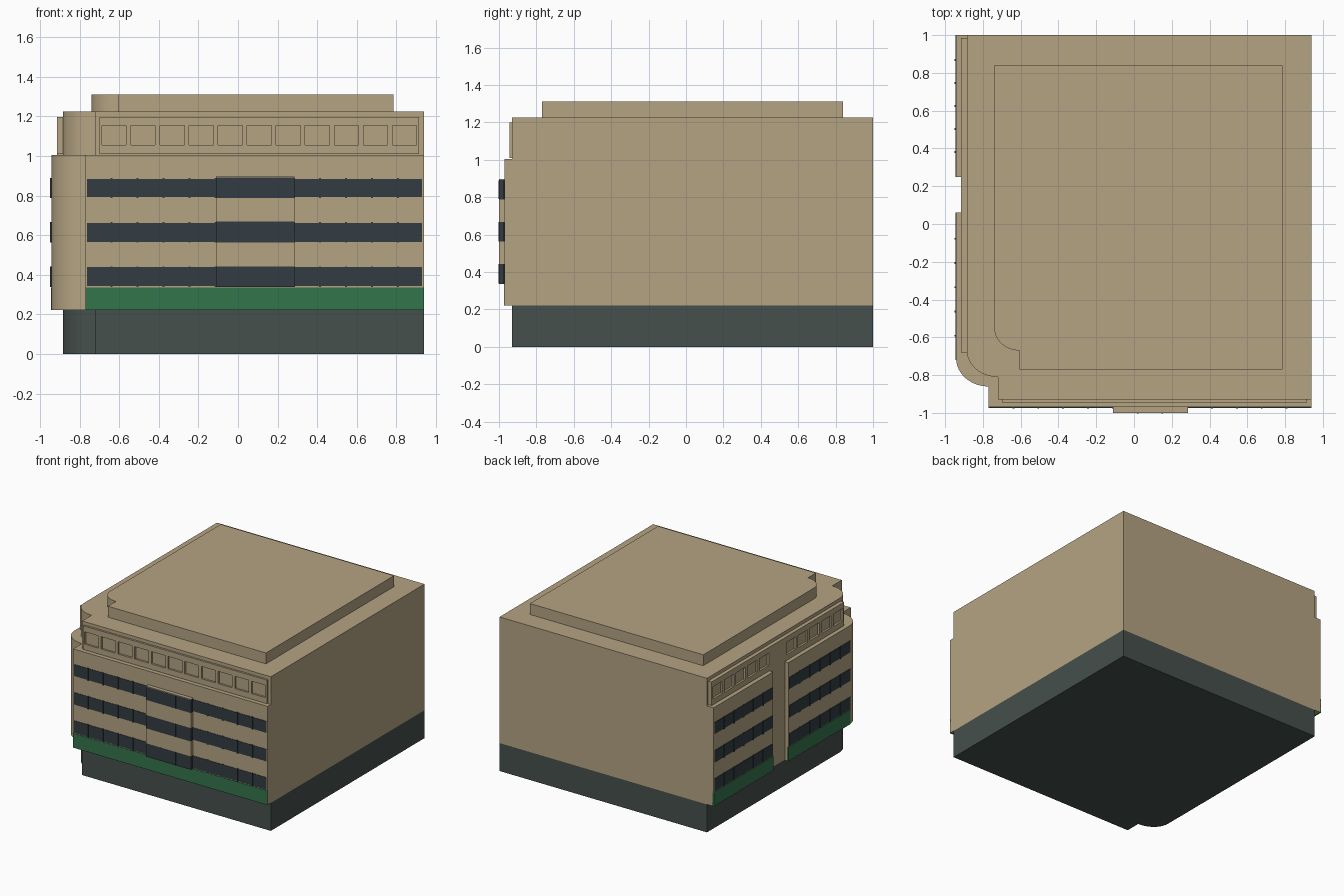
import bpy, bmesh, math

if "Cube" in bpy.data.objects:
    bpy.data.objects.remove(bpy.data.objects["Cube"])


def mat(name, c):
    m = bpy.data.materials.new(name)
    m.diffuse_color = (*c, 1)
    m.use_nodes = True
    m.node_tree.nodes["Principled BSDF"].inputs["Base Color"].default_value = m.diffuse_color
    return m


TAN = mat("tan_stone", (0.46, 0.37, 0.225))
GREEN = mat("green_band", (0.034, 0.178, 0.072))
GLASS = mat("dark_glass", (0.033, 0.045, 0.054))
BASE = mat("dark_base", (0.06, 0.08, 0.072))


def finish(bm, name, m):
    bmesh.ops.recalc_face_normals(bm, faces=bm.faces)
    me = bpy.data.meshes.new(name)
    bm.to_mesh(me)
    bm.free()
    me.materials.append(m)
    ob = bpy.data.objects.new(name, me)
    bpy.context.collection.objects.link(ob)
    return ob


def boxes(name, m, spans):
    # one object from several (x0, x1, y0, y1, z0, z1) boxes
    bm = bmesh.new()
    for x0, x1, y0, y1, z0, z1 in spans:
        vs = bmesh.ops.create_cube(bm, size=1)["verts"]
        for v in vs:
            v.co.x = x1 if v.co.x > 0 else x0
            v.co.y = y1 if v.co.y > 0 else y0
            v.co.z = z1 if v.co.z > 0 else z0
    return finish(bm, name, m)


def tier(name, m, x0, x1, y0, y1, corner, z0, z1, notch=()):
    # slab whose front-left corner steps in and is rounded: corner = (step x, arc top y, arc bottom y)
    cx, ya, yb = corner
    pts = [(x0, y1), *notch]
    for i in range(13):
        a = math.pi / 2 * i / 12
        pts.append((cx - (cx - x0) * math.cos(a), ya - (ya - yb) * math.sin(a)))
    pts += [(cx, y0), (x1, y0), (x1, y1)]
    bm = bmesh.new()
    f = bm.faces.new([bm.verts.new((x, y, z0)) for x, y in pts])
    r = bmesh.ops.extrude_face_region(bm, geom=[f])
    bmesh.ops.translate(bm, vec=(0, 0, z1 - z0),
                        verts=[g for g in r["geom"] if isinstance(g, bmesh.types.BMVert)])
    ob = finish(bm, name, m)
    bpy.ops.object.select_all(action='DESELECT')
    ob.select_set(True)
    bpy.context.view_layer.objects.active = ob
    bpy.ops.object.shade_smooth_by_angle(angle=math.radians(30))
    return ob


# Stacked tiers
tier("base", BASE, -0.885, 0.94, -0.93, 1, (-0.72, -0.67, -0.81), 0, 0.222)
tier("main_body", TAN, -0.942, 0.94, -0.97, 1, (-0.77, -0.71, -0.86), 0.222, 1.005,
     notch=[(-0.942, 0.25), (-0.913, 0.25), (-0.913, 0.06), (-0.942, 0.06)])
tier("top_floor", TAN, -0.885, 0.94, -0.93, 1, (-0.72, -0.67, -0.81), 1.005, 1.225)
tier("roof_block", TAN, -0.74, 0.785, -0.77, 0.84, (-0.605, -0.55, -0.67), 1.225, 1.312)

# Green bands under the windows
boxes("green_bands", GREEN, [(-0.77, 0.94, -0.974, -0.96, 0.222, 0.336),
                             (-0.945, -0.93, 0.25, 1, 0.222, 0.336),
                             (-0.945, -0.93, -0.72, 0.06, 0.222, 0.336)])

# Window strips with slim mullions
FLOORS = [(0.342, 0.438), (0.566, 0.662), (0.793, 0.885)]
glass, mullions = [], []
for z0, z1 in FLOORS:
    glass.append((-0.762, 0.93, -0.973, -0.96, z0, z1))
    for i in range(1, 13):
        x = -0.77 + i * 0.1315
        mullions.append((x - 0.005, x + 0.005, -0.977, -0.96, z0 - 0.004, z1 + 0.004))
    for a, b in ((0.26, 0.99), (-0.72, 0.05)):
        glass.append((-0.945, -0.93, a, b, z0, z1))
        for i in range(1, 6):
            y = a + (b - a) * i / 6
            mullions.append((-0.949, -0.93, y - 0.005, y + 0.005, z0 - 0.004, z1 + 0.004))
boxes("window_strips", GLASS, glass)
boxes("mullions", GLASS, mullions)

# Projecting centre bay: alternating glass and stone
bx = (-0.11, 0.285, -1, -0.96)
boxes("bay_glass", GLASS, [(*bx, 0.337, 0.443), (*bx, 0.562, 0.668), (*bx, 0.788, 0.892)])
boxes("bay_stone", TAN, [(*bx, 0.443, 0.562), (*bx, 0.668, 0.788), (*bx, 0.892, 0.897)])
boxes("bay_mullions", GLASS, [(x - 0.004, x + 0.004, -1.002, -0.98, z0 - 0.004, z1 + 0.004)
                              for x in (0.019, 0.15) for z0, z1 in FLOORS])


def frame(x_of, a, b, n, z0, z1, border, gap):
    # raised rails and posts that leave n recessed openings
    out = [x_of(a, b, z0, z0 + border), x_of(a, b, z1 - border, z1)]
    step = (b - a) / n
    for i in range(n + 1):
        c = a + i * step
        out.append(x_of(max(a, c - gap), min(b, c + gap), z0 + border, z1 - border))
    return out


# Raised frames with recessed panels on the top floor
front = lambda a, b, z0, z1: (a, b, -0.945, -0.925, z0, z1)
left = lambda a, b, z0, z1: (-0.915, -0.88, a, b, z0, z1)
boxes("front_upper_frame", TAN, frame(front, -0.70, 0.915, 11, 1.01, 1.198, 0.045, 0.012))
boxes("left_upper_frame", TAN,
      frame(left, 0.25, 0.985, 5, 1.01, 1.198, 0.045, 0.015)
      + frame(left, -0.68, 0.06, 5, 1.01, 1.198, 0.045, 0.015)
      + [left(0.06, 0.25, 1.005, 1.198)])
boxes("left_upper_panes", TAN, [(-0.899, -0.88, -0.67, 0.975, 1.03, 1.18)])
